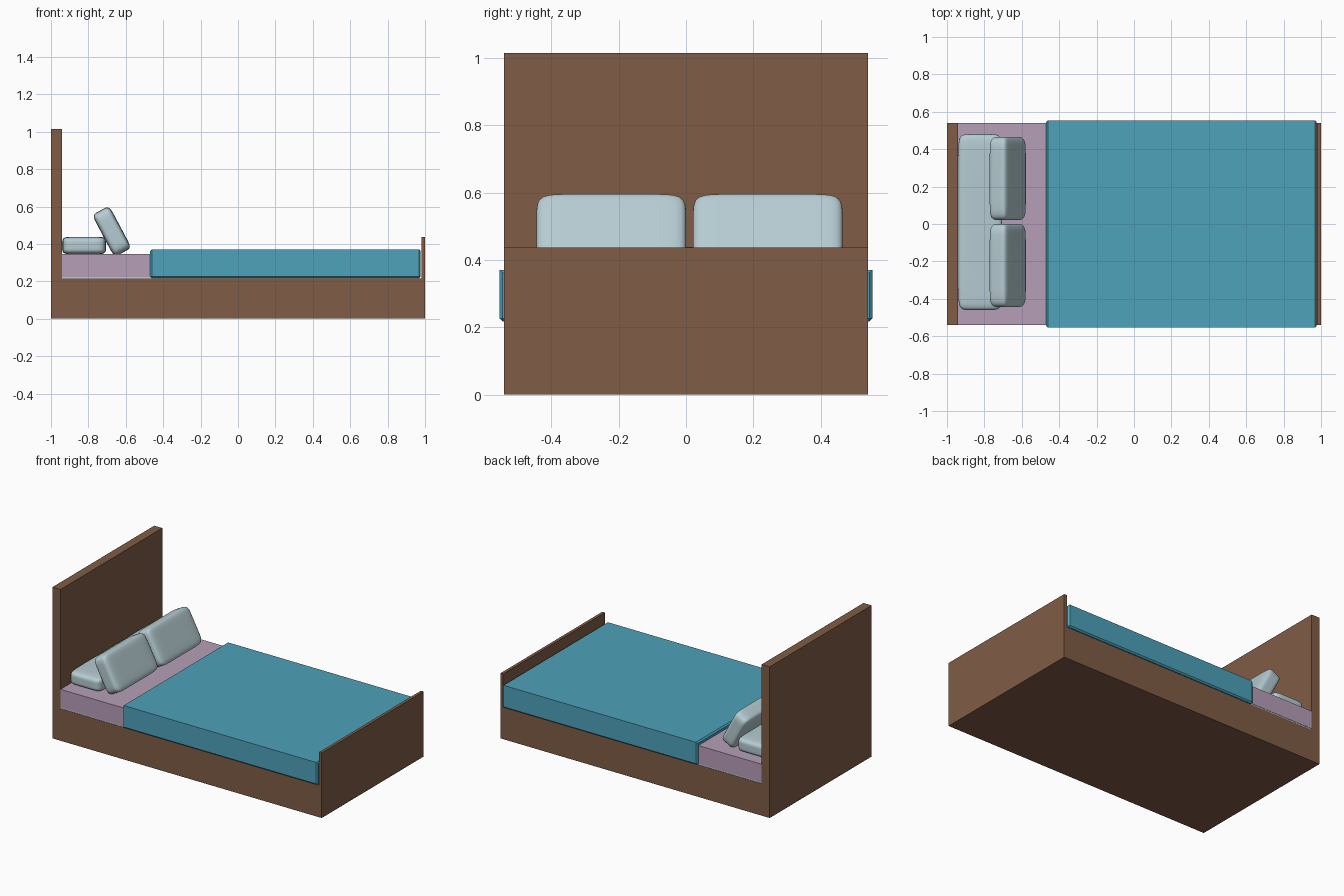
import bpy, bmesh, math
from mathutils import Vector

if "Cube" in bpy.data.objects:
    bpy.data.objects.remove(bpy.data.objects["Cube"], do_unlink=True)


def material(name, rgb):
    m = bpy.data.materials.new(name)
    m.use_nodes = True
    m.diffuse_color = (*rgb, 1)
    m.node_tree.nodes["Principled BSDF"].inputs["Base Color"].default_value = (*rgb, 1)
    return m


wood = material("brown wood", (0.214, 0.107, 0.06))
teal = material("teal blanket", (0.074, 0.361, 0.491))
lilac = material("lilac sheet", (0.468, 0.342, 0.477))
pale = material("pale blue linen", (0.46, 0.6, 0.64))


def finish(name, bm, mat):
    bmesh.ops.recalc_face_normals(bm, faces=bm.faces)
    mesh = bpy.data.meshes.new(name)
    bm.to_mesh(mesh)
    bm.free()
    mesh.materials.append(mat)
    obj = bpy.data.objects.new(name, mesh)
    bpy.context.collection.objects.link(obj)
    return obj


def cuboid(size):
    bm = bmesh.new()
    bmesh.ops.create_cube(bm, size=1)
    bmesh.ops.scale(bm, vec=size, verts=bm.verts)
    return bm


def box(name, x, y, z, mat, bevel=0):
    """Box spanning x and z ranges, y either side of the middle."""
    bm = cuboid((x[1] - x[0], 2 * y, z[1] - z[0]))
    if bevel:
        # the two long top edges stay sharp
        edges = [e for e in bm.edges if not (
            all(v.co.z > 0 for v in e.verts)
            and e.verts[0].co.y == e.verts[1].co.y)]
        bmesh.ops.bevel(bm, geom=edges, offset=bevel, segments=1, affect='EDGES')
    obj = finish(name, bm, mat)
    obj.location = ((x[0] + x[1]) / 2, 0, (z[0] + z[1]) / 2)
    return obj


def pillow(name, size, rims, location, tilt=0):
    """Box with a loop cut near every side, softened by subdivision."""
    bm = cuboid(size)
    for axis in range(3):
        normal = Vector((0, 0, 0))
        normal[axis] = 1
        for side in (-1, 1):
            bmesh.ops.bisect_plane(
                bm, geom=bm.verts[:] + bm.edges[:] + bm.faces[:],
                plane_co=normal * side * (size[axis] / 2 - rims[axis]),
                plane_no=normal)
    for f in bm.faces:
        f.smooth = True
    obj = finish(name, bm, pale)
    sub = obj.modifiers.new("soften", 'SUBSURF')
    sub.levels = sub.render_levels = 2
    obj.location = location
    obj.rotation_euler.y = tilt
    return obj


# Wooden frame
box("headboard", (-1, -0.94), 0.54, (0, 1.015), wood)
box("bed_base", (-0.94, 0.98), 0.54, (0, 0.215), wood)
box("footboard", (0.98, 1), 0.54, (0, 0.437), wood)

# Bedding
box("mattress", (-0.94, 0.97), 0.538, (0.215, 0.335), pale)
box("fitted_sheet", (-0.94, 0.968), 0.54, (0.223, 0.345), lilac)
box("blanket", (-0.47, 0.977), 0.554, (0.217, 0.37), teal, bevel=0.009)

# Pillows: a long one lying flat and two leaning against it
pillow("long_pillow", (0.235, 0.94, 0.093), (0.06, 0.1, 0.035), (-0.8225, 0.01, 0.3915))
for side, y in (("left", 0.243), ("right", -0.222)):
    pillow(side + "_leaning_pillow", (0.105, 0.445, 0.255), (0.035, 0.1, 0.06),
           (-0.675, y, 0.467), math.radians(-28))
